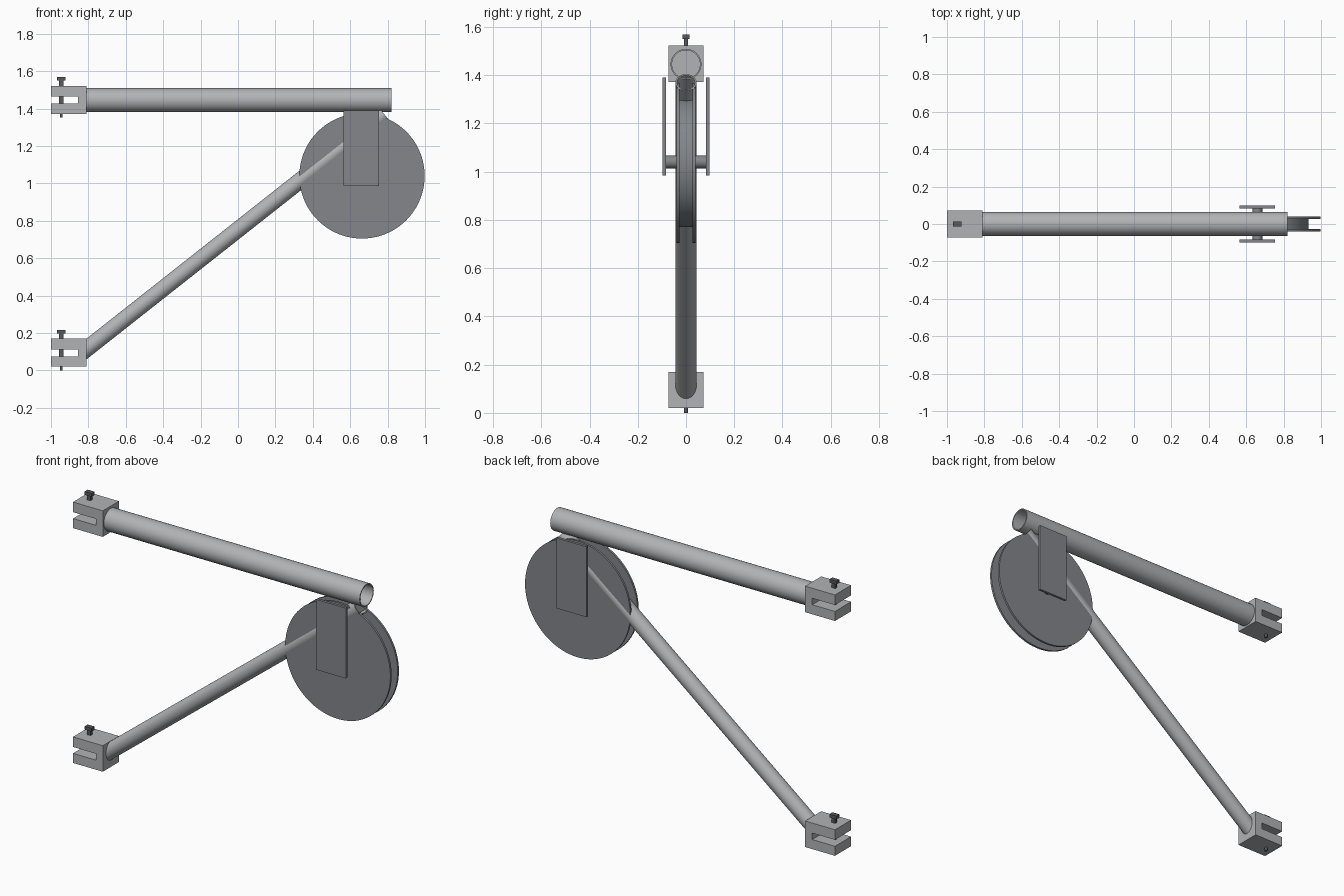
import bpy
import bmesh
import math
from mathutils import Vector, Matrix

cube = bpy.data.objects.get("Cube")
if cube:
    bpy.data.objects.remove(cube, do_unlink=True)


def material(name, rgb):
    m = bpy.data.materials.new(name)
    m.use_nodes = True
    m.diffuse_color = (*rgb, 1)
    m.node_tree.nodes["Principled BSDF"].inputs["Base Color"].default_value = (*rgb, 1)
    return m


LIGHT = material("light steel", (0.44, 0.45, 0.46))
DARK = material("dark steel", (0.23, 0.24, 0.255))
BOLT = material("bolt steel", (0.10, 0.10, 0.11))


def finish(name, bm, mat, smooth=False):
    bmesh.ops.recalc_face_normals(bm, faces=bm.faces)
    mesh = bpy.data.meshes.new(name)
    bm.to_mesh(mesh)
    bm.free()
    mesh.materials.append(mat)
    obj = bpy.data.objects.new(name, mesh)
    bpy.context.collection.objects.link(obj)
    if smooth:
        bpy.ops.object.select_all(action="DESELECT")
        obj.select_set(True)
        bpy.context.view_layer.objects.active = obj
        bpy.ops.object.shade_smooth_by_angle(angle=math.radians(35))
    return obj


def box(name, lo, hi, mat):
    lo, hi = Vector(lo), Vector(hi)
    bm = bmesh.new()
    bmesh.ops.create_cube(bm, size=1, matrix=Matrix.Translation((lo + hi) / 2)
                          @ Matrix.Diagonal((*(hi - lo), 1)))
    return finish(name, bm, mat)


def lathe(name, profile, origin, axis, mat, steps=48, closed=False):
    """Revolve (radius, height) points about an axis."""
    bm = bmesh.new()
    verts = [bm.verts.new((r, 0, h)) for r, h in profile]
    edges = [bm.edges.new(p) for p in zip(verts, verts[1:])]
    if closed:
        edges.append(bm.edges.new((verts[-1], verts[0])))
    bmesh.ops.spin(bm, geom=verts + edges, cent=(0, 0, 0), axis=(0, 0, 1),
                   angle=math.tau, steps=steps)
    bmesh.ops.remove_doubles(bm, verts=bm.verts, dist=1e-5)
    turn = Vector(axis).to_track_quat("Z", "Y").to_matrix().to_4x4()
    bmesh.ops.transform(bm, matrix=Matrix.Translation(origin) @ turn, verts=bm.verts)
    return finish(name, bm, mat, True)


def pipe(name, start, end, radius, wall, mat):
    start, end = Vector(start), Vector(end)
    length = (end - start).length
    inner = radius - wall
    ring = [(radius, 0), (radius, length), (inner, length), (inner, 0)]
    lathe(name, ring, start, end - start, mat, closed=True)


def rod(name, start, end, radius, mat, steps=32):
    start, end = Vector(start), Vector(end)
    length = (end - start).length
    lathe(name, [(0, 0), (radius, 0), (radius, length), (0, length)],
          start, end - start, mat, steps)


def clevis(prefix, z):
    """Slotted block with its pin; z is the underside of the block."""
    outline = [(-1, 0), (-.81, 0), (-.81, .15), (-1, .15),
               (-1, .092), (-.855, .092), (-.855, .055), (-1, .055)]
    bm = bmesh.new()
    face = bm.faces.new([bm.verts.new((x, -.073, z + h)) for x, h in outline])
    side = bmesh.ops.extrude_face_region(bm, geom=[face])["geom"]
    bmesh.ops.translate(bm, vec=(0, .146, 0),
                        verts=[v for v in side if isinstance(v, bmesh.types.BMVert)])
    finish(prefix + "_clevis", bm, LIGHT)
    x = -.945
    box(prefix + "_pin_head", (x - .022, -.014, z + .178), (x + .022, .014, z + .197), BOLT)
    box(prefix + "_pin_neck", (x - .011, -.008, z + .03), (x + .011, .008, z + .178), BOLT)
    rod(prefix + "_pin_tip", (x, 0, z - .02), (x, 0, z + .04), .008, BOLT, 12)


clevis("upper", 1.372)
clevis("lower", .02)

# Hollow arms
pipe("upper_tube", (-.812, 0, 1.445), (.82, 0, 1.445), .064, .006, LIGHT)
pipe("diagonal_strut", (-.84, 0, .091), (.782, 0, 1.37), .0435, .006, LIGHT)

# Grooved wheel on its axle
hub = (.663, 0, 1.04)
lathe("grooved_wheel", [(0, -.039), (.335, -.039), (.335, -.027), (.27, -.027),
                        (.27, .027), (.335, .027), (.335, .039), (0, .039)],
      hub, (0, 1, 0), DARK, 72)
rod("axle", (.66, -.085, 1.04), (.66, .085, 1.04), .026, DARK)

# Hanger plates either side of the wheel
for name, s in (("left", 1), ("right", -1)):
    y = sorted((s * .083, s * .098))
    box(name + "_hanger_plate", (.565, y[0], .985), (.755, y[1], 1.39), DARK)
